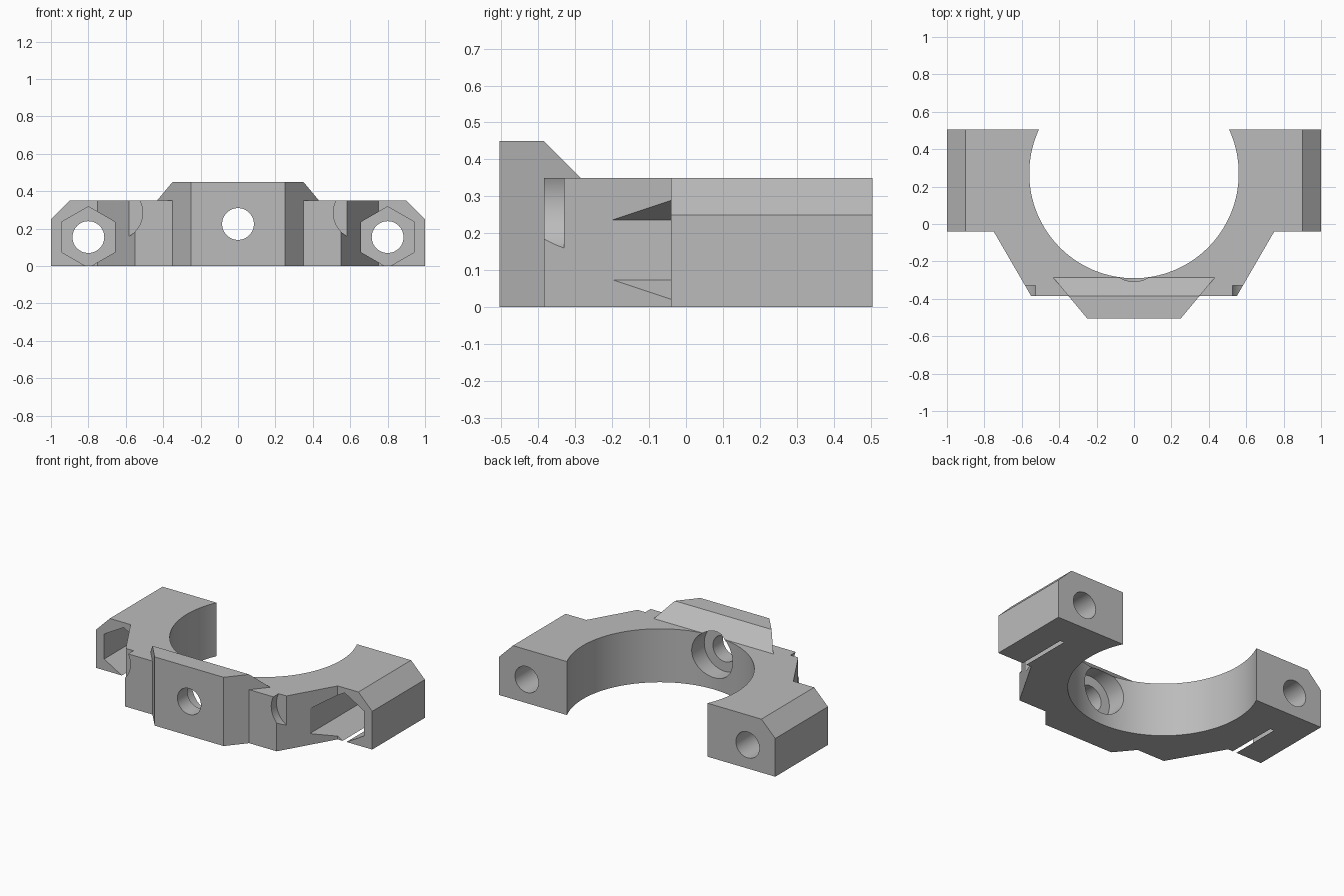
import bpy, bmesh, math
from mathutils import Matrix, Vector

cube = bpy.data.objects.get("Cube")
if cube:
    bpy.data.objects.remove(cube, do_unlink=True)

grey = bpy.data.materials.new("light_grey")
grey.use_nodes = True
grey.diffuse_color = (0.5, 0.5, 0.5, 1)
grey.node_tree.nodes["Principled BSDF"].inputs["Base Color"].default_value = (0.5, 0.5, 0.5, 1)


def make(name, bm):
    bmesh.ops.recalc_face_normals(bm, faces=bm.faces)
    mesh = bpy.data.meshes.new(name)
    bm.to_mesh(mesh)
    bm.free()
    mesh.materials.append(grey)
    ob = bpy.data.objects.new(name, mesh)
    bpy.context.collection.objects.link(ob)
    return ob


def prism(name, half, height, chamfers):
    """Extrude a mirrored plan outline, then slice off chamfers (point, normal)."""
    outline = half + [(-x, y) for x, y in reversed(half)]
    bm = bmesh.new()
    face = bm.faces.new([bm.verts.new((x, y, 0)) for x, y in outline])
    top = bmesh.ops.extrude_face_region(bm, geom=[face])["geom"]
    bmesh.ops.translate(bm, vec=(0, 0, height),
                        verts=[g for g in top if isinstance(g, bmesh.types.BMVert)])
    bmesh.ops.recalc_face_normals(bm, faces=bm.faces)
    for point, normal in chamfers:
        geom = bm.verts[:] + bm.edges[:] + bm.faces[:]
        cut = bmesh.ops.bisect_plane(bm, geom=geom, plane_co=point, plane_no=normal,
                                     clear_outer=True)["geom_cut"]
        bmesh.ops.holes_fill(bm, edges=[g for g in cut if isinstance(g, bmesh.types.BMEdge)])
    return make(name, bm)


def cylinder(name, sides, radius, center, length, along_y=True, spin=0):
    bm = bmesh.new()
    turn = Matrix.Rotation(math.pi / 2, 4, "X") if along_y else Matrix()
    bmesh.ops.create_cone(bm, cap_ends=True, segments=sides, radius1=radius, radius2=radius,
                          depth=length, matrix=Matrix.Translation(Vector(center)) @ turn
                          @ Matrix.Rotation(spin, 4, "Z"))
    ob = make(name, bm)
    ob.hide_render = True
    return ob


def bore_y(name, sides, radius, x, z, y0, y1, spin=0):
    return cylinder(name, sides, radius, (x, (y0 + y1) / 2, z), y1 - y0, True, spin)


# Main bracket with bolt blocks and chamfered outer edges
body = prism("clamp_bracket",
             [(0.55, -0.385), (0.75, -0.04), (1, -0.04), (1, 0.505)], 0.35,
             [((s * 0.9, 0, 0.35), (s, 0, 1)) for s in (1, -1)])
# Raised front plate with sloping back
plate = prism("front_plate",
              [(0.25, -0.505), (0.35, -0.385), (0.435, -0.283)], 0.45,
              [((0, -0.385, 0.45), (0, 1, 1))])
steps = [(plate, "UNION")]

# Large bore, centre screw hole and its counterbore
steps += [(cutter, "DIFFERENCE") for cutter in (
    cylinder("main_bore", 128, 0.56, (0, 0.27, 0.2), 1, False),
    bore_y("centre_hole", 48, 0.085, 0, 0.225, -0.7, 0),
    bore_y("centre_counterbore", 64, 0.148, 0, 0.225, -0.4, 0))]

# Bolt holes, nut pockets and front corner reliefs on both sides
for s in (1, -1):
    steps += [(cutter, "DIFFERENCE") for cutter in (
        bore_y("bolt_hole", 48, 0.085, s * 0.8, 0.155, -0.6, 0.7),
        bore_y("nut_pocket", 6, 0.163, s * 0.8, 0.155, -0.6, 0.3),
        bore_y("corner_relief", 48, 0.145, s * 0.655, 0.285, -0.6, -0.33))]

bpy.context.view_layer.objects.active = body
for tool, operation in steps:
    mod = body.modifiers.new(tool.name, "BOOLEAN")
    mod.object, mod.operation, mod.solver = tool, operation, "EXACT"
    bpy.ops.object.modifier_apply(modifier=mod.name)
    bpy.data.objects.remove(tool, do_unlink=True)

bpy.ops.object.select_all(action="DESELECT")
body.select_set(True)
bpy.ops.object.shade_smooth_by_angle(angle=math.radians(25))
